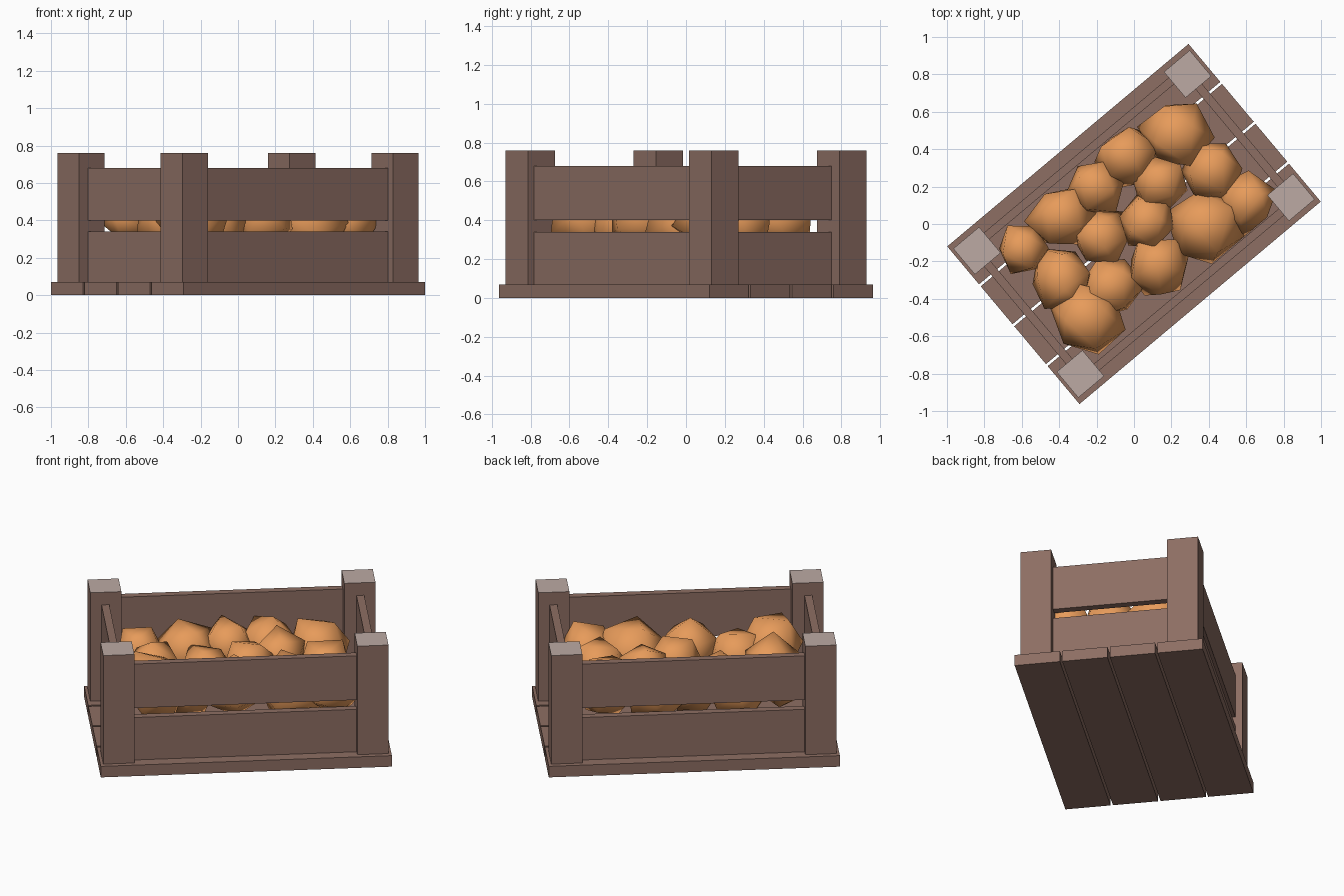
import bpy, bmesh, math, random
from mathutils import Matrix, Vector, Euler

if "Cube" in bpy.data.objects:
    bpy.data.objects.remove(bpy.data.objects["Cube"])

random.seed(4)
ROT = Matrix.Rotation(math.radians(40), 4, 'Z')   # crate stands turned by 40 degrees


def srgb(r, g, b):
    lin = [((c / 255 + 0.055) / 1.055) ** 2.4 for c in (r, g, b)]
    return (*lin, 1)


def material(name, rgb):
    m = bpy.data.materials.new(name)
    m.diffuse_color = srgb(*rgb)
    m.use_nodes = True
    m.node_tree.nodes["Principled BSDF"].inputs["Base Color"].default_value = m.diffuse_color
    return m


WOOD = material("brown_wood", (141, 110, 99))
CUT = material("pale_cut_wood", (188, 170, 164))
ORANGE = material("potato_orange", (244, 164, 96))


def finish(name, bm, mats):
    me = bpy.data.meshes.new(name)
    bm.to_mesh(me)
    bm.free()
    for m in mats:
        me.materials.append(m)
    ob = bpy.data.objects.new(name, me)
    bpy.context.collection.objects.link(ob)
    return ob


def box(name, x0, x1, y0, y1, z0, z1, cut_top=False):
    bm = bmesh.new()
    bmesh.ops.create_cube(bm, size=1)
    for v in bm.verts:
        v.co = Vector((x0 + (v.co.x + .5) * (x1 - x0),
                       y0 + (v.co.y + .5) * (y1 - y0),
                       z0 + (v.co.z + .5) * (z1 - z0)))
    bm.normal_update()
    if cut_top:
        for f in bm.faces:
            f.material_index = 1 if f.normal.z > 0.5 else 0
    bm.transform(ROT)
    return finish(name, bm, [WOOD, CUT] if cut_top else [WOOD])


# floor: four long planks with narrow gaps
HX, HY, GAP = 0.842, 0.55, 0.014
pw = (2 * HY - 3 * GAP) / 4
for i in range(4):
    y = -HY + i * (pw + GAP)
    box(f"floor_plank_{i + 1}", -HX, HX, y, y + pw, 0, 0.07)

# corner posts with pale end grain on top
PX, PY, PH = 0.735, 0.43, 0.09
for sx in (-1, 1):
    for sy in (-1, 1):
        cx, cy = sx * PX, sy * PY
        box(f"corner_post_{sx}_{sy}", cx - PH, cx + PH, cy - PH, cy + PH, 0.07, 0.76, True)

# two boards on each side
for level, (z0, z1) in (("lower", (0.07, 0.34)), ("upper", (0.40, 0.68))):
    for s in (-1, 1):
        ya, yb = sorted((s * 0.435, s * 0.48))
        box(f"{level}_long_board_{s}", -PX + PH, PX - PH, ya, yb, z0, z1)
        xa, xb = sorted((s * 0.715, s * 0.76))
        box(f"{level}_end_board_{s}", xa, xb, -PY + PH, PY - PH, z0, z1)

# potatoes: x, y, height of centre, radius
LUMPS = [
    (.23, .49, .41, .20), (-.05, .37, .41, .18), (-.21, .20, .42, .16),
    (-.40, .04, .40, .19), (-.59, -.13, .41, .15), (-.39, -.29, .41, .18),
    (-.17, -.08, .37, .17), (.07, .01, .44, .16), (.14, .21, .44, .16),
    (.42, .29, .40, .175), (.39, -.01, .38, .21), (.60, .11, .41, .175),
    (.14, -.23, .42, .175), (-.12, -.33, .38, .18), (-.24, -.50, .43, .205),
]
INV = ROT.inverted()
for i, (x, y, z, r) in enumerate(LUMPS):
    bm = bmesh.new()
    bmesh.ops.create_icosphere(bm, subdivisions=1, radius=r)
    turn = Euler([random.uniform(0, 6.28) for _ in range(3)]).to_matrix()
    for v in bm.verts:
        p = turn @ v.co * random.uniform(0.88, 1.14) + Vector((x, y, z))
        p = INV @ p
        # keep inside the boards
        p.x = max(-0.70, min(0.70, p.x))
        p.y = max(-0.43, min(0.43, p.y))
        p.z = min(p.z, 0.61)
        v.co = ROT @ p
    for f in bm.faces:
        f.smooth = True
    finish(f"potato_{i + 1}", bm, [ORANGE])
